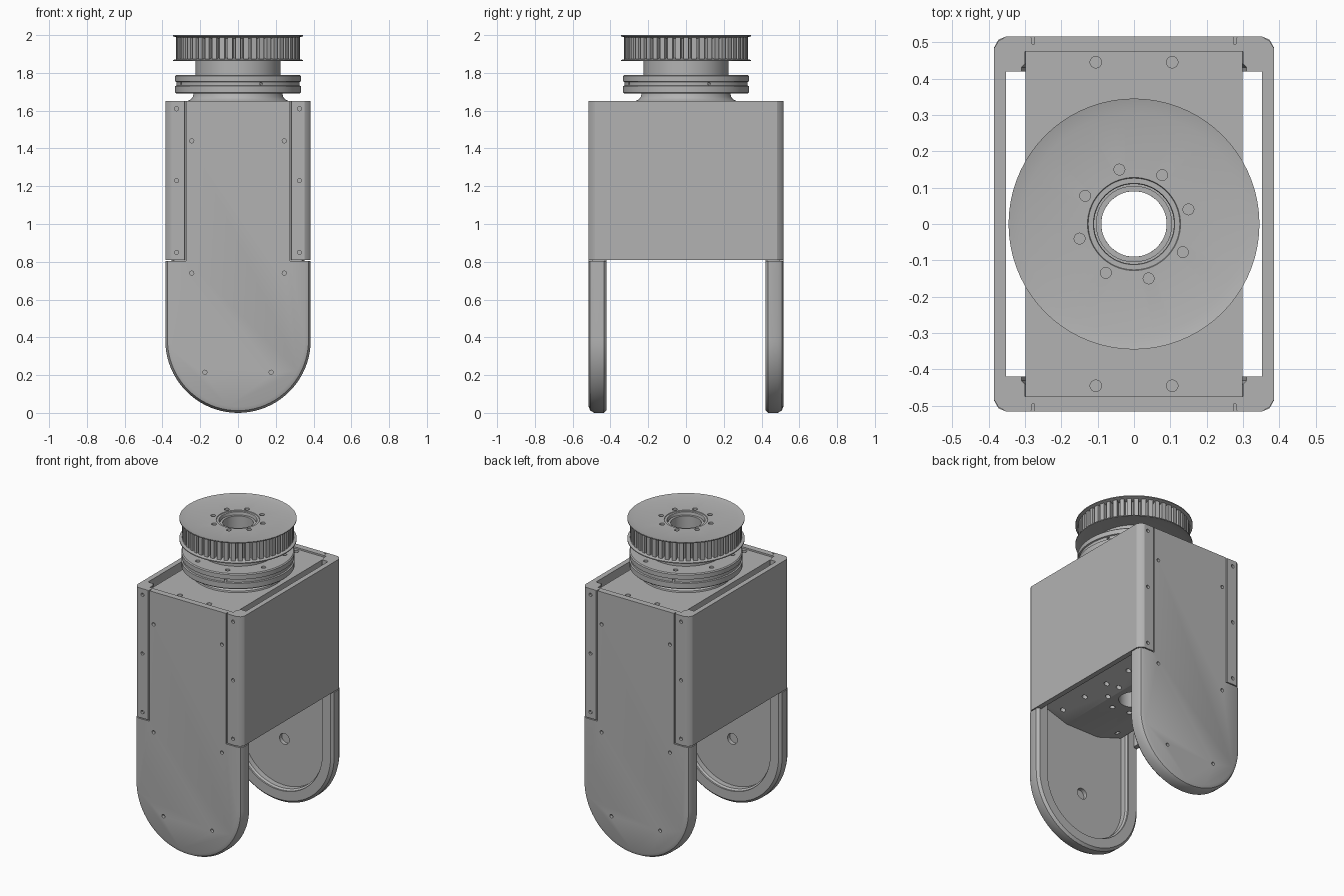
import bpy, bmesh
from math import sin, cos, pi, radians, atan2
from mathutils import Vector

if "Cube" in bpy.data.objects:
    bpy.data.objects.remove(bpy.data.objects["Cube"], do_unlink=True)

GREY = (0.45, 0.45, 0.45, 1)
metal = bpy.data.materials.new("plain grey metal")
metal.use_nodes = True
metal.diffuse_color = GREY
metal.node_tree.nodes["Principled BSDF"].inputs["Base Color"].default_value = GREY
parts = []


def add_object(name, bm, part=True):
    bmesh.ops.recalc_face_normals(bm, faces=bm.faces)
    mesh = bpy.data.meshes.new(name)
    bm.to_mesh(mesh)
    bm.free()
    obj = bpy.data.objects.new(name, mesh)
    bpy.context.collection.objects.link(obj)
    if part:
        mesh.materials.append(metal)
        parts.append(obj)
    return obj


def loft(name, rings, closed=False, part=True):
    """Skin equal-length rings; cap the ends, or join last ring to first."""
    bm = bmesh.new()
    loops = [[bm.verts.new(p) for p in ring] for ring in rings]
    pairs = list(zip(loops, loops[1:]))
    if closed:
        pairs.append((loops[-1], loops[0]))
    else:
        bm.faces.new(loops[0])
        bm.faces.new(loops[-1])
    n = len(loops[0])
    for a, b in pairs:
        for i in range(n):
            j = (i + 1) % n
            bm.faces.new((a[i], a[j], b[j], b[i]))
    return add_object(name, bm, part)


def lathe(name, profile, segs=72):
    rings = [[(r * cos(2 * pi * i / segs), r * sin(2 * pi * i / segs), z)
              for i in range(segs)] for r, z in profile]
    return loft(name, rings, closed=True)


def cut(obj, cutter):
    mod = obj.modifiers.new("cut", "BOOLEAN")
    mod.operation = "DIFFERENCE"
    mod.solver = "EXACT"
    mod.object = cutter
    bpy.context.view_layer.update()
    graph = bpy.context.evaluated_depsgraph_get()
    mesh = bpy.data.meshes.new_from_object(obj.evaluated_get(graph))
    obj.modifiers.clear()
    obj.data = mesh
    bpy.data.objects.remove(cutter, do_unlink=True)


def drill(obj, points, axis, radius, depth, segs=16):
    """Blind holes centred on surface points, reaching depth either way."""
    bm = bmesh.new()
    turn = Vector((0, 0, 1)).rotation_difference(Vector(axis)).to_matrix().to_4x4()
    for p in points:
        m = turn.copy()
        m.translation = p
        bmesh.ops.create_cone(bm, cap_ends=True, segments=segs, radius1=radius,
                              radius2=radius, depth=2 * depth, matrix=m)
    cut(obj, add_object("drill", bm, False))


def circle_points(count, radius, z, start=0):
    return [(radius * cos(start + 2 * pi * i / count),
             radius * sin(start + 2 * pi * i / count), z) for i in range(count)]


HALF_W, HALF_D, TOP, SKIRT = 0.385, 0.515, 1.65, 0.81


def tongue(radius, y, top=TOP, segs=40):
    """Upright outline with a half-round bottom."""
    arc = [(radius * cos(pi + pi * i / segs), y, HALF_W + radius * sin(pi + pi * i / segs))
           for i in range(segs + 1)]
    return [(-radius, y, top)] + arc + [(radius, y, top)]


def prism_z(name, outline, z0, z1, part=True):
    return loft(name, [[(x, y, z) for x, y in outline] for z in (z0, z1)], part=part)


# Inside line of the side covers, shared with the recess they sit in
lining = [(0.34, 0.495), (0.352, 0.47), (0.352, -0.47), (0.34, -0.495)]
LAP, GAP = 0.28, 0.006

# Front and back plates
for side, name in ((-1, "front_plate"), (1, "back_plate")):
    steps = ((0.42, 0.015), (0.435, 0), (0.485, 0), (0.507, 0.012), (HALF_D, 0.032))
    plate = loft(name, [tongue(HALF_W - inset, side * y) for y, inset in steps])
    cut(plate, loft("pocket", [tongue(0.31, side * 0.40, 1.8), tongue(0.31, side * 0.43, 1.8),
                               tongue(0.30, side * 0.44, 1.8), tongue(0.30, side * 0.475, 1.8)],
                    part=False))
    for sx in (-1, 1):
        edge = LAP - GAP
        outline = [(edge, -0.6), (0.5, -0.6), (0.5, 0.6), (edge, 0.6), (edge, 0.495)]
        outline += lining + [(edge, -0.495)]
        cut(plate, prism_z("recess", [(sx * x, y) for x, y in outline],
                           SKIRT - GAP, 1.8, False))
    spots = [(sx * x, side * HALF_D, z) for sx in (-1, 1)
             for x, z in ((0.245, 1.44), (0.245, 0.74), (0.175, 0.215))]
    drill(plate, spots, (0, 1, 0), 0.011, 0.02)
    drill(plate, [(0, side * 0.475, HALF_W)], (0, 1, 0), 0.035, 0.025, 24)

# Side covers wrapping round the corners
for sx, name in ((-1, "right_cover"), (1, "left_cover")):
    outer = [(LAP, -0.511), (LAP + 0.004, -HALF_D), (0.353, -HALF_D), (0.373, -0.503),
             (HALF_W, -0.483)]
    outline = outer + [(x, -y) for x, y in reversed(outer)]
    outline += [(LAP, 0.495)] + lining + [(LAP, -0.495)]
    cover = prism_z(name, [(sx * x, y) for x, y in outline], SKIRT, TOP)
    spots = [(sx * 0.325, y, z) for y in (-HALF_D, HALF_D) for z in (0.85, 1.23, 1.61)]
    drill(cover, spots, (0, 1, 0), 0.011, 0.015)

# Body block with a keel-shaped underside
section = [(-0.298, 0.87), (-0.12, 0.812), (0.12, 0.812), (0.298, 0.87),
           (0.298, 1.64), (-0.298, 1.64)]
body = loft("body_block", [[(x, y, z) for x, z in section] for y in (-0.474, 0.474)])
drill(body, [(0, 0, 1.2)], (0, 0, 1), 0.09, 0.6, 48)
drill(body, [(sx * 0.105, sy * 0.445, 1.64) for sx in (-1, 1) for sy in (-1, 1)],
      (0, 0, 1), 0.016, 0.03)
drill(body, circle_points(8, 0.155, 0.82, radians(15)), (0, 0, 1), 0.016, 0.04)
for sx in (-1, 1):
    drill(body, [(sx * 0.21, y, 0.841) for y in (-0.4, -0.2, 0, 0.2, 0.4)],
          (sx * 0.058, 0, -0.178), 0.016, 0.03)

# Turntable: flared foot, grooved disc and neck
turntable = lathe("turntable", [
    (0.09, 1.63), (0.272, 1.63), (0.268, 1.65), (0.25, 1.66), (0.24, 1.672), (0.235, 1.69),
    (0.327, 1.69), (0.333, 1.696), (0.333, 1.73), (0.325, 1.733), (0.325, 1.752),
    (0.333, 1.755), (0.333, 1.784), (0.327, 1.79), (0.225, 1.79), (0.225, 1.868),
    (0.105, 1.868), (0.105, 1.97), (0.09, 1.97)])
drill(turntable, circle_points(8, 0.28, 1.79, radians(22.5)), (0, 0, 1), 0.014, 0.02)
for px, py, _ in circle_points(4, 0.333, 0, radians(-68)):
    drill(turntable, [(px, py, 1.743)], (px, py, 0), 0.008, 0.03)

# Toothed pulley ring
TEETH = 48


def gear_ring(tip, root, z):
    ring = []
    for t in range(TEETH):
        for part, r in ((-0.3, tip), (0.3, tip), (0.38, root), (0.62, root)):
            a = 2 * pi * (t + part) / TEETH
            ring.append((r * cos(a), r * sin(a), z))
    return ring


loft("pulley_teeth", [gear_ring(0.2, 0.2, 1.88), gear_ring(0.328, 0.3, 1.872),
                      gear_ring(0.328, 0.3, 1.988), gear_ring(0.2, 0.2, 1.98)], closed=True)

# Pulley hub with dished flanges top and bottom
hub = lathe("pulley_hub", [
    (0.11, 1.866), (0.305, 1.872), (0.345, 1.862), (0.345, 1.868), (0.308, 1.878),
    (0.29, 1.88), (0.29, 1.98), (0.308, 1.982), (0.345, 1.994), (0.345, 2.0),
    (0.305, 1.99), (0.128, 1.99), (0.126, 1.986), (0.112, 1.986), (0.11, 1.98)])
drill(hub, circle_points(8, 0.155, 1.99, radians(15)), (0, 0, 1), 0.015, 0.03)

# Smooth the round faces, keep the edges crisp
bpy.ops.object.select_all(action="DESELECT")
for obj in parts:
    obj.select_set(True)
bpy.context.view_layer.objects.active = parts[0]
bpy.ops.object.shade_smooth_by_angle(angle=radians(30))
